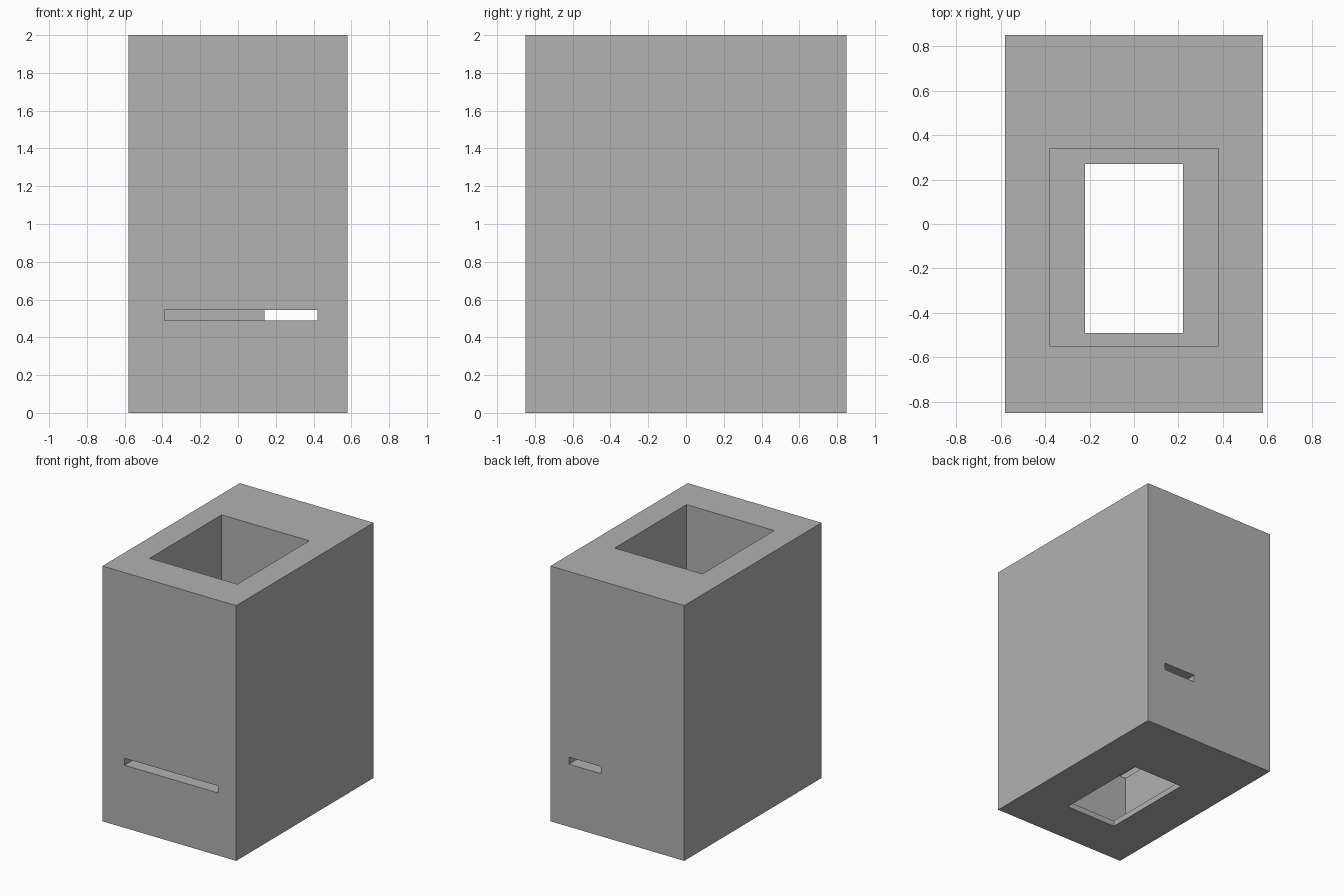
import bpy

default = bpy.data.objects.get("Cube")
if default:
    bpy.data.objects.remove(default, do_unlink=True)

grey = bpy.data.materials.new("plain_grey")
grey.use_nodes = True
colour = (0.445, 0.445, 0.445, 1)
grey.diffuse_color = colour
grey.node_tree.nodes["Principled BSDF"].inputs["Base Color"].default_value = colour


def box(name, x, y, z):
    """Box spanning the given (low, high) range on each axis."""
    bpy.ops.mesh.primitive_cube_add(size=1, location=[sum(r) / 2 for r in (x, y, z)])
    ob = bpy.context.object
    ob.name = name
    ob.scale = [r[1] - r[0] for r in (x, y, z)]
    bpy.ops.object.transform_apply(location=True, rotation=False, scale=True)
    ob.data.materials.append(grey)
    return ob


# Solid block
body = box("block_body", (-0.58, 0.58), (-0.85, 0.85), (0, 2))

# Wide shaft above a thin floor, smaller floor opening, wide slot, narrow rear slot
slot_z = (0.49, 0.545)
cutters = [
    box("shaft_cutter", (-0.38, 0.38), (-0.55, 0.34), (0.045, 2.1)),
    box("floor_opening_cutter", (-0.22, 0.22), (-0.49, 0.27), (-0.1, 0.2)),
    box("front_slot_cutter", (-0.39, 0.42), (-0.95, 0.36), slot_z),
    box("rear_slot_cutter", (0.14, 0.42), (0.2, 0.95), slot_z),
]

bpy.context.view_layer.objects.active = body
for cutter in cutters:
    mod = body.modifiers.new(cutter.name, "BOOLEAN")
    mod.operation = "DIFFERENCE"
    mod.solver = "EXACT"
    mod.object = cutter
    bpy.ops.object.modifier_apply(modifier=mod.name)
    bpy.data.objects.remove(cutter, do_unlink=True)
